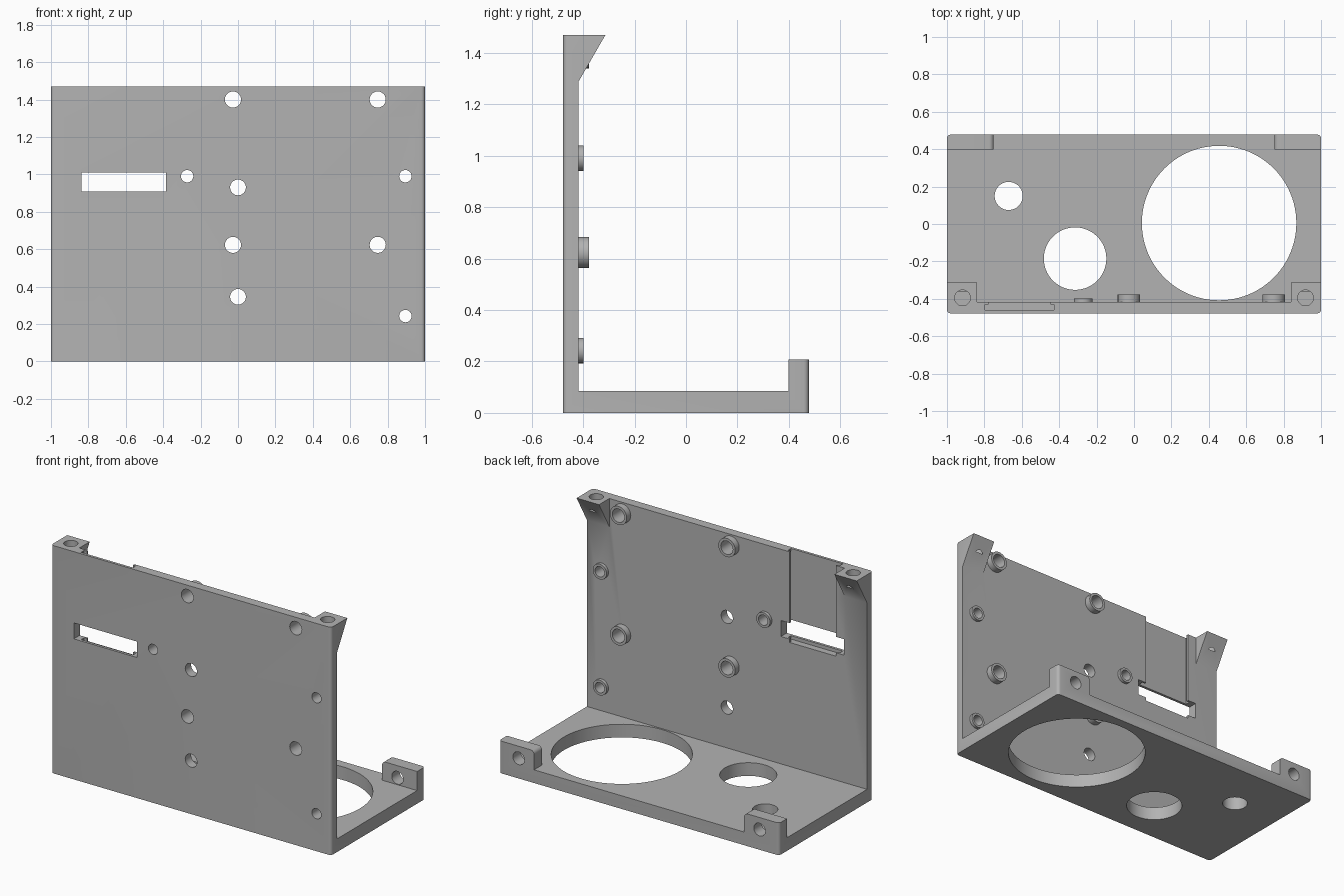
import bpy, bmesh, math

cube = bpy.data.objects.get("Cube")
if cube:
    bpy.data.objects.remove(cube, do_unlink=True)

grey = bpy.data.materials.new("plain_grey")
grey.use_nodes = True
COLOUR = (0.45, 0.45, 0.45, 1)
grey.diffuse_color = COLOUR
grey.node_tree.nodes["Principled BSDF"].inputs["Base Color"].default_value = COLOUR


def prism(name, outline, axis, lo, hi):
    """Extrude a 2D outline along an axis from lo to hi."""
    place = {"x": lambda a, b, t: (t, a, b),
             "y": lambda a, b, t: (a, t, b),
             "z": lambda a, b, t: (a, b, t)}[axis]
    bm = bmesh.new()
    ends = [[bm.verts.new(place(a, b, t)) for a, b in outline] for t in (lo, hi)]
    for ring in ends:
        bm.faces.new(ring)
    n = len(outline)
    for i in range(n):
        j = (i + 1) % n
        bm.faces.new((ends[0][i], ends[0][j], ends[1][j], ends[1][i]))
    bmesh.ops.recalc_face_normals(bm, faces=bm.faces)
    mesh = bpy.data.meshes.new(name)
    bm.to_mesh(mesh)
    bm.free()
    mesh.materials.append(grey)
    ob = bpy.data.objects.new(name, mesh)
    bpy.context.collection.objects.link(ob)
    return ob


def rect(a0, a1, b0, b1):
    return [(a0, b0), (a1, b0), (a1, b1), (a0, b1)]


def arc(a, b, r, start, end, steps):
    angles = [math.radians(start + (end - start) * i / steps) for i in range(steps + 1)]
    return [(a + r * math.cos(t), b + r * math.sin(t)) for t in angles]


def circle(a, b, r, steps=48):
    return arc(a, b, r, 0, 360, steps)[:-1]


def combine(target, tool, operation):
    """Apply a boolean to the target and discard the tool."""
    mod = target.modifiers.new(operation.lower(), "BOOLEAN")
    mod.operation, mod.solver, mod.object = operation, "EXACT", tool
    bpy.context.view_layer.objects.active = target
    bpy.ops.object.modifier_apply(modifier=mod.name)
    bpy.data.objects.remove(tool, do_unlink=True)


HALF_DEPTH, HEIGHT = 0.478, 1.47
WALL, FLOOR = -0.418, 0.085
OUT = 0.05     # overshoot, trimmed later by the envelope

# Wall and base as one L-shaped frame
frame = prism("mounting_frame", [
    (-HALF_DEPTH - OUT, -OUT), (HALF_DEPTH + OUT, -OUT), (HALF_DEPTH + OUT, FLOOR),
    (WALL, FLOOR), (WALL, HEIGHT + OUT), (-HALF_DEPTH - OUT, HEIGHT + OUT)],
    "x", -1 - OUT, 1 + OUT)

# Wedge lugs at the top corners and upright tabs at the back corners
for s in (-1, 1):
    slope = (0.105 / 0.182)
    reach = WALL + slope * (HEIGHT - 1.288)
    lug = prism("top_lug", [
        (WALL - 0.03, 1.288 - 0.03 / slope), (reach, HEIGHT),
        (reach, HEIGHT + OUT), (WALL - 0.03, HEIGHT + OUT)],
        "x", *sorted((s * 0.84, s * (1 + OUT))))
    combine(frame, lug, "UNION")
    r = 0.025
    outline = [(1 + OUT, 0.04), (1 + OUT, 0.208)]
    outline += arc(0.75 + r, 0.208 - r, r, 90, 180, 6) + [(0.75, 0.04)]
    tab = prism("back_tab", [(s * x, z) for x, z in outline],
                "y", 0.398, HALF_DEPTH + OUT)
    combine(frame, tab, "UNION")

# Envelope with rounded upright corners
R = 0.02
cx, cy = 1 - R, HALF_DEPTH - R
plan = (arc(cx, cy, R, 0, 90, 4) + arc(-cx, cy, R, 90, 180, 4)
        + arc(-cx, -cy, R, 180, 270, 4) + arc(cx, -cy, R, 270, 360, 4))
combine(frame, prism("envelope", plan, "z", 0, HEIGHT), "INTERSECT")

# Standoff bosses on the wall, then their through holes
large = [(x, z) for x in (-0.027, 0.747) for z in (0.623, 1.4)]
small = [(-0.272, 0.99), (0.895, 0.99), (0.895, 0.242)]
plain = [(0, 0.93), (0, 0.345)]
for spots, radius, end in ((large, 0.06, -0.377), (small, 0.049, -0.398)):
    for x, z in spots:
        combine(frame, prism("standoff", circle(x, z, radius), "y", WALL - 0.02, end), "UNION")
for spots, radius in ((large, 0.043), (small, 0.033), (plain, 0.042)):
    for x, z in spots:
        combine(frame, prism("wall_hole", circle(x, z, radius), "y", -0.6, -0.3), "DIFFERENCE")

# Round openings in the base
for x, y, radius in ((0.455, 0.005, 0.413), (-0.315, -0.185, 0.167), (-0.67, 0.15, 0.075)):
    combine(frame, prism("base_hole", circle(x, y, radius, 96), "z", -0.1, 0.2), "DIFFERENCE")

# Blind lug holes and tab holes
for s in (-1, 1):
    combine(frame, prism("lug_hole", circle(s * 0.917, -0.395, 0.042), "z", 1.385, 1.6), "DIFFERENCE")
    combine(frame, prism("tab_hole", circle(s * 0.86, 0.13, 0.041), "y", 0.3, 0.6), "DIFFERENCE")

# Window slot with a lipped sliding channel above it
channel = [(-0.797, -0.461), (-0.427, -0.461), (-0.427, -0.431), (-0.447, -0.431),
           (-0.447, -0.38), (-0.777, -0.38), (-0.777, -0.431), (-0.797, -0.431)]
combine(frame, prism("channel", channel, "z", 0.885, 1.6), "DIFFERENCE")
combine(frame, prism("slot", rect(-0.837, -0.385, 0.907, 1.01), "y", -0.6, -0.35), "DIFFERENCE")

# Smooth round walls, keep edges sharp
bpy.ops.object.select_all(action="DESELECT")
frame.select_set(True)
bpy.context.view_layer.objects.active = frame
bpy.ops.object.shade_smooth_by_angle(angle=math.radians(30))
